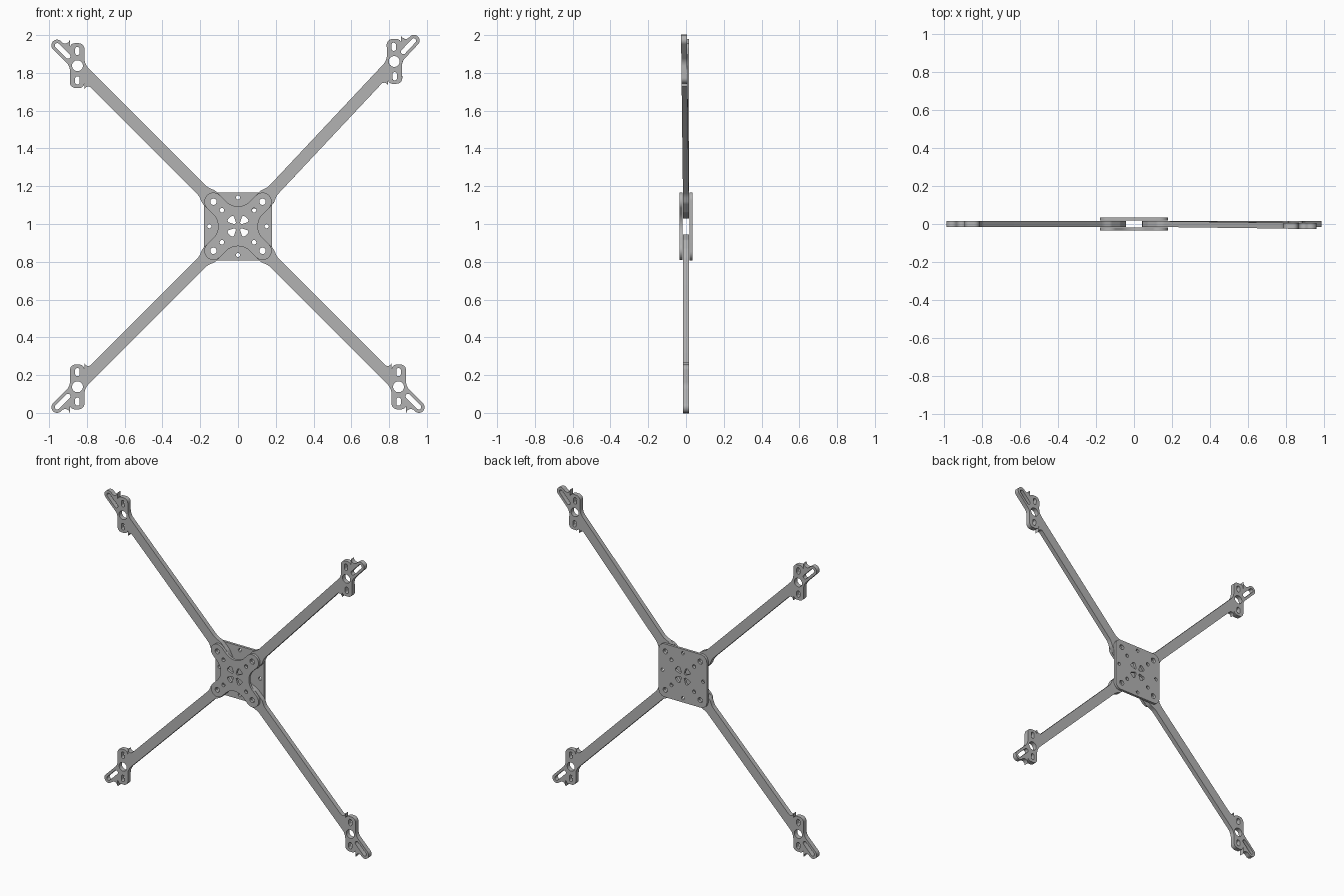
import bpy, bmesh, math
from mathutils import Matrix, Vector

cube = bpy.data.objects.get("Cube")
if cube:
    bpy.data.objects.remove(cube, do_unlink=True)

grey = bpy.data.materials.new("plain grey")
grey.use_nodes = True
colour = (0.45, 0.45, 0.45, 1)
grey.diffuse_color = colour
grey.node_tree.nodes["Principled BSDF"].inputs["Base Color"].default_value = colour

CENTRE_Z = 0.988   # height of the hub
BOLT = 0.13        # bolt offset from the hub along both axes
MOUNT = 0.85       # motor centre offset along both axes
QUADRANTS = [(1, 1), (-1, 1), (-1, -1), (1, -1)]


def diag(s, t):
    """Point at distance s along the diagonal and t to its side."""
    return ((s - t) / math.sqrt(2), (s + t) / math.sqrt(2))


def rounded(corners, steps=8):
    """Polygon whose (x, y, radius) corners are replaced by arcs."""
    out = []
    for i, (x, y, r) in enumerate(corners):
        p = Vector((x, y))
        a = (Vector(corners[i - 1][:2]) - p).normalized()
        b = (Vector(corners[(i + 1) % len(corners)][:2]) - p).normalized()
        half = a.angle(b) / 2
        mid = p + (a + b).normalized() * (r / math.sin(half))
        start = p + a * (r / math.tan(half)) - mid
        end = p + b * (r / math.tan(half)) - mid
        sweep = math.atan2(start.x * end.y - start.y * end.x, start.dot(end))
        for k in range(steps + 1):
            ang = sweep * k / steps
            c, s = math.cos(ang), math.sin(ang)
            out.append((mid.x + c * start.x - s * start.y,
                        mid.y + s * start.x + c * start.y))
    return out


def slot(p, q, r, n=10):
    """Capsule from p to q; a circle when both are the same."""
    base = math.atan2(q[1] - p[1], q[0] - p[0])
    out = []
    for centre, first in ((q, base - math.pi / 2), (p, base + math.pi / 2)):
        for k in range(n):
            ang = first + math.pi * (k + 0.5) / n
            out.append((centre[0] + r * math.cos(ang), centre[1] + r * math.sin(ang)))
    return out


def hole(x, y, r):
    return slot((x, y), (x, y), r)


def flip(points, quadrant):
    return [(x * quadrant[0], y * quadrant[1]) for x, y in points]


def sheet(name, loops, half_thickness, y=0, move=Matrix()):
    """Cut sheet standing upright: first loop outside, the others are holes."""
    curve = bpy.data.curves.new(name + "_outline", "CURVE")
    curve.dimensions = "2D"
    curve.fill_mode = "BOTH"
    curve.extrude = half_thickness
    for loop in loops:
        spline = curve.splines.new("POLY")
        spline.points.add(len(loop) - 1)
        for point, (px, py) in zip(spline.points, loop):
            point.co = (px, py, 0, 1)
        spline.use_cyclic_u = True
    helper = bpy.data.objects.new(name + "_helper", curve)
    bpy.context.collection.objects.link(helper)
    bpy.context.view_layer.update()
    mesh = bpy.data.meshes.new_from_object(
        helper.evaluated_get(bpy.context.evaluated_depsgraph_get()))
    bpy.data.objects.remove(helper, do_unlink=True)
    bpy.data.curves.remove(curve)
    stand = Matrix.Translation((0, y, CENTRE_Z)) @ Matrix.Rotation(math.pi / 2, 4, "X")
    bm = bmesh.new()
    bm.from_mesh(mesh)
    bmesh.ops.remove_doubles(bm, verts=bm.verts, dist=0.00005)
    bm.transform(stand @ move)
    bmesh.ops.recalc_face_normals(bm, faces=bm.faces)
    bm.to_mesh(mesh)
    bm.free()
    mesh.name = name
    mesh.materials.clear()
    mesh.materials.append(grey)
    obj = bpy.data.objects.new(name, mesh)
    bpy.context.collection.objects.link(obj)
    bpy.ops.object.select_all(action="DESELECT")
    obj.select_set(True)
    bpy.context.view_layer.objects.active = obj
    bpy.ops.object.shade_smooth_by_angle(angle=math.radians(35))
    return obj


# Hub holes: bolts, inner screws and four petals
petal = rounded([(*diag(s, t), r) for s, t, r in
                 [(0.02, -0.005, 0.003), (0.063, -0.027, 0.01),
                  (0.063, 0.027, 0.01), (0.02, 0.005, 0.003)]], 4)
hub_holes = []
for q in QUADRANTS:
    hub_holes += [flip(hole(BOLT, BOLT, 0.017), q),
                  flip(hole(0.085, 0.085, 0.012), q), flip(petal, q)]

# Back plate: rounded square with an extra hole at each side
square = rounded([(0.18 * a, 0.18 * b, 0.045) for a, b in QUADRANTS])
side_holes = [hole(x, y, 0.011) for x, y in
              [(0.152, 0), (0, 0.152), (-0.152, 0), (0, -0.152)]]
sheet("back_plate", [square] + hub_holes + side_holes, 0.0085, y=0.0265)

# Front plate: four round lobes joined by hollow sides
LOBE = 0.048
cross = []
for k in range(4):
    turn = Matrix.Rotation(k * math.pi / 2, 2)
    for point, r in [(diag(BOLT * math.sqrt(2) + LOBE, -LOBE), LOBE - 0.001),
                     (diag(BOLT * math.sqrt(2) + LOBE, LOBE), LOBE - 0.001),
                     ((0, LOBE * math.sqrt(2)), 0.09)]:
        cross.append((*(turn @ Vector(point)), r))
sheet("front_plate", [rounded(cross)] + hub_holes, 0.0085, y=-0.0265)

# Arm: flared root, straight bar and a three-lobed motor mount
root = [(0.26, 0.032, 0.08), (0.22, 0.048, 0.05), (0.15, 0.048, 0.04), (0.078, 0.024, 0.02)]
mount = [(-0.037, -0.082, 0.02), (-0.037, -0.118, 0.027), (0.04, -0.118, 0.03),
         (0.04, -0.002, 0.06), (0.15, 0.108, 0.029), (0.108, 0.15, 0.029),
         (0.04, 0.082, 0.025), (0.04, 0.119, 0.025), (-0.037, 0.119, 0.03),
         (-0.037, 0.008, 0.08)]
outline = [(*diag(s, -t), r) for s, t, r in reversed(root)]
outline += [(MOUNT + u, MOUNT + v, r) for u, v, r in mount]
outline += [(*diag(s, t), r) for s, t, r in root]
m = MOUNT
arm_loops = [
    rounded(outline[len(root):] + outline[:len(root)]),
    hole(BOLT, BOLT, 0.017), hole(0.085, 0.085, 0.012), hole(m, m, 0.029),
    slot((m, m + 0.068), (m, m + 0.088), 0.012),
    slot((m, m - 0.088), (m, m - 0.068), 0.012),
    slot((m + 0.05, m + 0.05), (m + 0.107, m + 0.107), 0.013)]

# The upper left arm sits slightly turned about its bolt and tilted forward
pivot = Matrix.Translation((BOLT, BOLT, 0))
skew = (pivot @ Matrix.Rotation(math.radians(0.5), 4, Vector((1, -1, 0)))
        @ Matrix.Rotation(math.radians(1.8), 4, "Z") @ pivot.inverted())
names = ["upper_left_arm", "upper_right_arm", "lower_right_arm", "lower_left_arm"]
for name, q in zip(names, QUADRANTS):
    move = skew if name == "upper_left_arm" else Matrix()
    sheet(name, [flip(loop, q) for loop in arm_loops], 0.0155, move=move)
